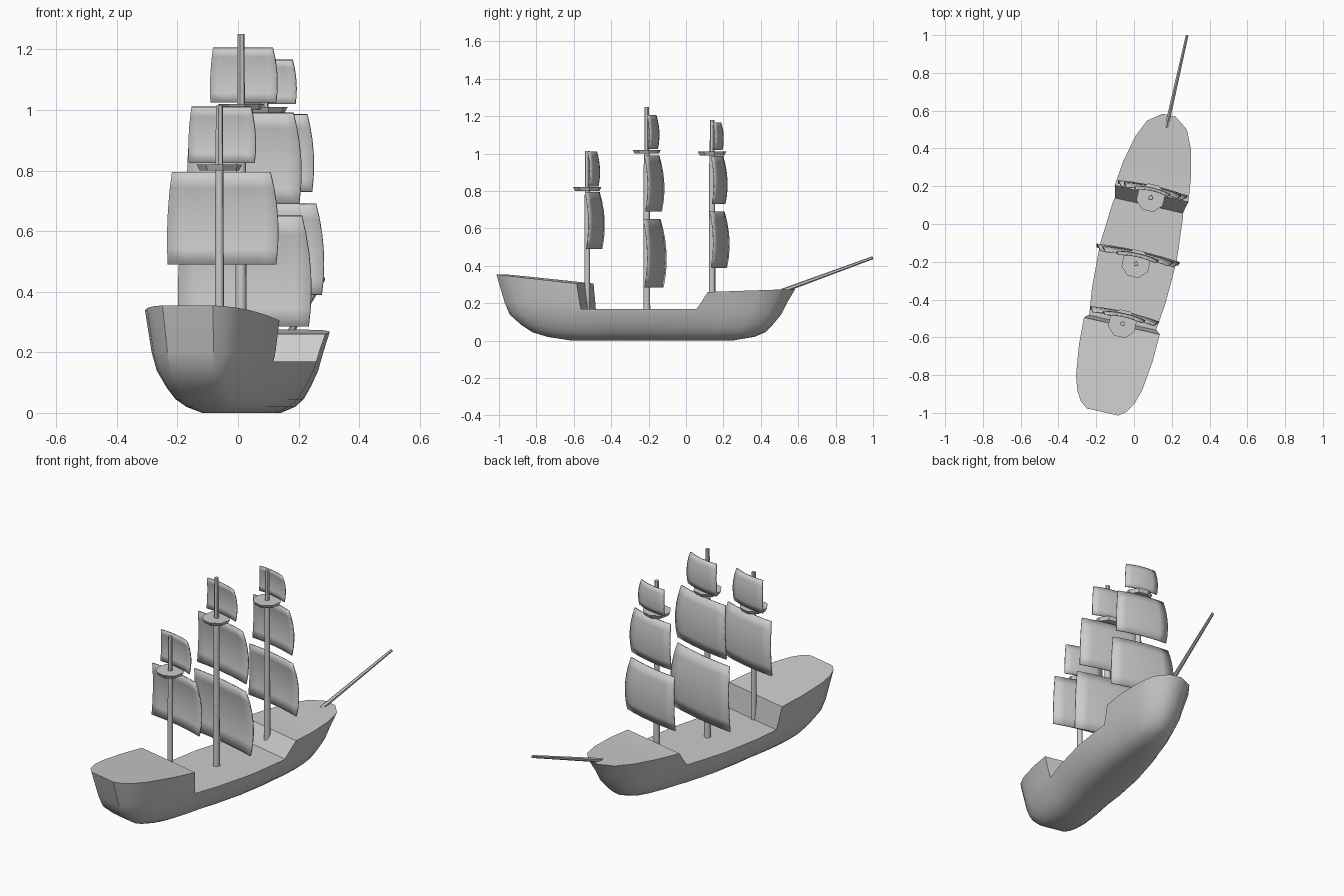
import bpy, bmesh, math
from mathutils import Matrix, Vector

if "Cube" in bpy.data.objects:
    bpy.data.objects.remove(bpy.data.objects["Cube"])

# Ship is built along its own +y axis, then turned towards +x
PLACE = Matrix.Translation((0.057, 0, 0)) @ Matrix.Rotation(-math.radians(12.65), 4, 'Z')


def make(name, verts, faces, smooth=None):
    me = bpy.data.meshes.new(name)
    me.from_pydata(verts, [], faces)
    bm = bmesh.new()
    bm.from_mesh(me)
    bmesh.ops.recalc_face_normals(bm, faces=bm.faces)
    bm.to_mesh(me)
    bm.free()
    ob = bpy.data.objects.new(name, me)
    bpy.context.collection.objects.link(ob)
    ob.matrix_world = PLACE
    if smooth:
        shade(ob, smooth)
    return ob


def shade(ob, angle):
    bpy.ops.object.select_all(action='DESELECT')
    ob.select_set(True)
    bpy.context.view_layer.objects.active = ob
    bpy.ops.object.shade_smooth_by_angle(angle=math.radians(angle))


def rod(name, a, b, r1, r2, sides, smooth=None):
    """Tapered prism from point a to point b."""
    a, b = Vector(a), Vector(b)
    q = (b - a).to_track_quat('Z', 'Y')
    verts = []
    for p, r in ((a, r1), (b, r2)):
        for i in range(sides):
            t = 2 * math.pi * (i + 0.5) / sides
            verts.append(p + q @ Vector((r * math.cos(t), r * math.sin(t), 0)))
    n = sides
    faces = [(i, (i + 1) % n, n + (i + 1) % n, n + i) for i in range(n)]
    faces += [tuple(range(n)), tuple(range(n, 2 * n))]
    return make(name, verts, faces, smooth)


# Hull: half outline of the rim (along, half width), lofted through levels
OUTLINE = [(-1.02, .085), (-.99, .125), (-.94, .155), (-.86, .18), (-.7, .2),
           (-.55, .206), (-.4, .225), (-.15, .235), (.1, .215), (.165, .2),
           (.3, .184), (.444, .15), (.537, .108), (.59, .036)]
# height, width scale, stern end, bow end (None = rim following the sheer)
LEVELS = [(0, .32, -.62, .25), (.02, .5, -.75, .37), (.045, .62, -.83, .43),
          (.085, .73, -.89, .47), (.14, .85, -.95, .515), (.2, .92, -.975, .545),
          (None, 1, -1.02, .59)]


def sheer(v):
    if v < -.55:
        return .305 + (-.55 - v) * .106
    if v > .165:
        return .26 + (v - .165) * .035
    return .305 - .045 * (v + .55) / .715


def build_hull():
    n = len(OUTLINE)
    m = 2 * n
    verts, faces = [], []
    for z, s, lo, hi in LEVELS:
        right = []
        for v, u in OUTLINE:
            w = lo + (v + 1.02) / 1.61 * (hi - lo)
            right.append((u * s, w, sheer(v) if z is None else z))
        verts += right + [(-x, y, h) for x, y, h in reversed(right)]
    for k in range(len(LEVELS) - 1):
        for i in range(m):
            j = (i + 1) % m
            faces.append((k * m + i, k * m + j, (k + 1) * m + j, (k + 1) * m + i))
    for base in (0, (len(LEVELS) - 1) * m):
        for i in range(n - 1):
            faces.append((base + i, base + i + 1, base + m - 2 - i, base + m - 1 - i))
    hull = make("hull", verts, faces)

    # Cut the open waist between the raised stern and bow decks
    prof = [(-.535, .17), (-.579, .5), (.338, .5), (.1, .17)]
    cv = [(x, v, z) for x in (-.4, .4) for v, z in prof]
    cf = [(0, 1, 2, 3), (4, 5, 6, 7)] + [(i, (i + 1) % 4, 4 + (i + 1) % 4, 4 + i) for i in range(4)]
    cutter = make("waist_cutter", cv, cf)
    cutter.hide_render = True
    mod = hull.modifiers.new("waist", 'BOOLEAN')
    mod.operation = 'DIFFERENCE'
    mod.solver = 'EXACT'
    mod.object = cutter
    bpy.context.view_layer.objects.active = hull
    bpy.ops.object.modifier_apply(modifier=mod.name)
    bpy.data.objects.remove(cutter)
    shade(hull, 35)


def sail(name, v, z0, z1, half):
    """Billowing sheet, narrower at the head."""
    rows, cols = 6, 6
    h = z1 - z0
    verts = []
    for r in range(rows + 1):
        t = r / rows                                   # 0 head, 1 foot
        width = half * (.9 + .34 * t - .25 * t * t)
        belly = h * (.27 * t - .235 * t * t)
        for c in range(cols + 1):
            s = 2 * c / cols - 1
            verts.append((s * width, v + .027 + belly + .012 * (1 - s * s), z1 - t * h))
    k = cols + 1
    faces = [(r * k + c, r * k + c + 1, (r + 1) * k + c + 1, (r + 1) * k + c)
             for r in range(rows) for c in range(cols)]
    ob = make(name, verts, faces, 40)
    mod = ob.modifiers.new("cloth", 'SOLIDIFY')
    mod.thickness = .007
    mod.offset = 0


build_hull()

# Masts: position, foot, platform height, top, radius, sails (foot, head, half width)
MASTS = {
    "aft": (-.541, .165, .80, 1.015, .016, [(.49, .795, .185), (.825, 1.01, .112)]),
    "main": (-.215, .165, 1.0, 1.25, .019,
             [(.285, .65, .222), (.69, .99, .19), (1.025, 1.205, .112)]),
    "fore": (.143, .19, .99, 1.18, .018,
             [(.39, .69, .186), (.73, .985, .153), (1.02, 1.165, .097)]),
}
for name, (v, foot, plat, top, r, sails) in MASTS.items():
    rod(name + "_lower_mast", (0, v, foot), (0, v, plat), r, r * .85, 8, 50)
    rod(name + "_upper_mast", (0, v, plat), (0, v, top), .0135, .012, 6)
    rod(name + "_platform", (0, v, plat), (0, v, plat + .02), .066, .077, 8)
    for i, (z0, z1, half) in enumerate(sails):
        sail(f"{name}_sail_{i + 1}", v, z0, z1, half)

# Bowsprit
rod("bowsprit", (0, .525, .265), (0, 1.022, .443), .012, .008, 6)
